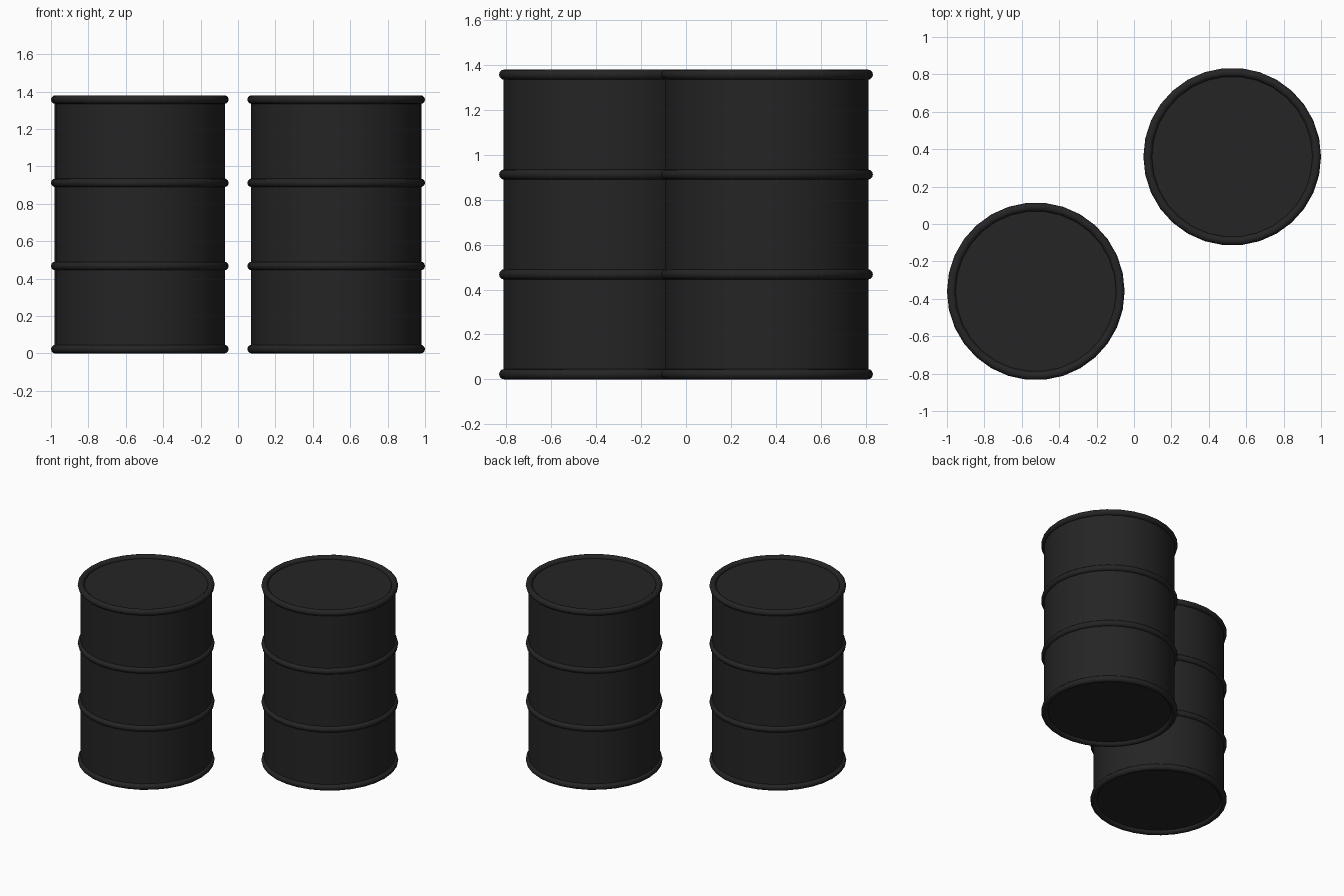
import bpy
import math

cube = bpy.data.objects.get("Cube")
if cube:
    bpy.data.objects.remove(cube, do_unlink=True)

SIDES = 30
BODY_R = 0.455
HOOP_R, HOOP_T = 0.452, 0.023
HEIGHT = 1.38

black = bpy.data.materials.new("black_paint")
black.use_nodes = True
colour = (0.018, 0.018, 0.018, 1)
black.diffuse_color = colour
black.node_tree.nodes["Principled BSDF"].inputs["Base Color"].default_value = colour


def finish(name):
    obj = bpy.context.object
    obj.name = name
    obj.data.materials.append(black)
    bpy.ops.object.shade_smooth_by_angle(angle=math.radians(40))


def barrel(side, x, y):
    # Drum body, its ends sunk just inside the end hoops
    bpy.ops.mesh.primitive_cylinder_add(
        vertices=SIDES, radius=BODY_R, depth=HEIGHT - 2 * HOOP_T,
        location=(x, y, HEIGHT / 2), rotation=(0, 0, math.pi / 2))
    finish(side + "_barrel_body")
    # Two end rims and two rolling hoops, evenly spaced
    gap = (HEIGHT - 2 * HOOP_T) / 3
    for i, part in enumerate(("bottom_rim", "lower_hoop", "upper_hoop", "top_rim")):
        bpy.ops.mesh.primitive_torus_add(
            major_segments=SIDES, minor_segments=12,
            major_radius=HOOP_R, minor_radius=HOOP_T,
            location=(x, y, HOOP_T + i * gap))
        finish(side + "_barrel_" + part)


barrel("left", 0.525, 0.36)
barrel("right", -0.525, -0.36)
